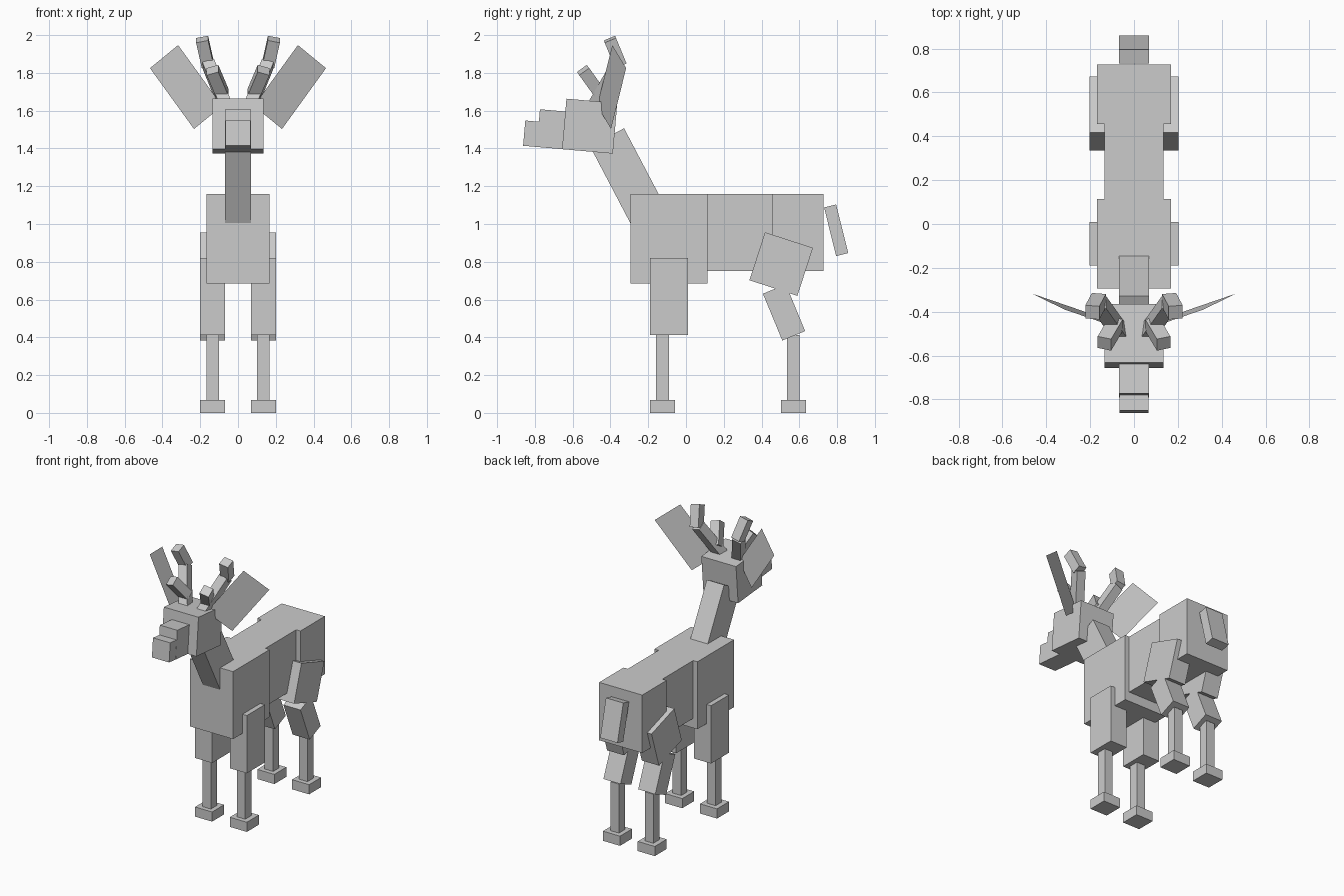
import bpy
import bmesh
import math
from mathutils import Matrix, Vector

cube = bpy.data.objects.get("Cube")
if cube:
    bpy.data.objects.remove(cube, do_unlink=True)

GREY = (0.6, 0.6, 0.6, 1.0)
grey = bpy.data.materials.new("plain_grey")
grey.use_nodes = True
grey.diffuse_color = GREY
grey.node_tree.nodes["Principled BSDF"].inputs["Base Color"].default_value = GREY


def finish(name, bm, matrix=None):
    """Turn a bmesh into a flat shaded object."""
    mesh = bpy.data.meshes.new(name)
    bm.to_mesh(mesh)
    bm.free()
    mesh.materials.append(grey)
    obj = bpy.data.objects.new(name, mesh)
    if matrix:
        obj.matrix_world = matrix
    bpy.context.collection.objects.link(obj)
    return obj


def box(name, size, matrix):
    bm = bmesh.new()
    bmesh.ops.create_cube(bm, size=1.0)
    bmesh.ops.scale(bm, vec=size, verts=bm.verts)
    return finish(name, bm, matrix)


def span(name, x, y, z, frame=Matrix()):
    """Box from (min, max) ranges, optionally inside a local frame."""
    ranges = (x, y, z)
    size = [b - a for a, b in ranges]
    centre = [(a + b) / 2 for a, b in ranges]
    return box(name, size, frame @ Matrix.Translation(centre))


def pitched(name, centre, size, angle):
    """Box tilted about the x axis."""
    return box(name, size, Matrix.Translation(centre) @ Matrix.Rotation(math.radians(angle), 4, 'X'))


def bar(name, start, end, width):
    """Square bar between two points, with one side kept level with x."""
    a, b = Vector(start), Vector(end)
    z = (b - a).normalized()
    x = (Vector((1, 0, 0)) - z * z.x).normalized()
    y = z.cross(x)
    rot = Matrix((x, y, z)).transposed().to_4x4()
    return box(name, (width, width, (b - a).length), Matrix.Translation((a + b) / 2) @ rot)


# Body
span("chest", (-0.168, 0.168), (-0.295, 0.113), (0.685, 1.16))
span("waist", (-0.135, 0.135), (0.113, 0.455), (0.752, 1.16))
span("rump", (-0.168, 0.168), (0.455, 0.727), (0.752, 1.16))
pitched("tail", (0, 0.795, 0.967), (0.135, 0.066, 0.265), 14)

# Neck and head
pitched("neck", (0, -0.302, 1.238), (0.135, 0.204, 0.50), 27.7)
head = Matrix.Translation((0, -0.51, 1.518)) @ Matrix.Rotation(math.radians(-5), 4, 'X')
span("head", (-0.135, 0.135), (-0.135, 0.135), (-0.134, 0.134), head)
span("muzzle", (-0.068, 0.068), (-0.27, -0.135), (-0.134, 0.066), head)
span("nose", (-0.067, 0.067), (-0.342, -0.27), (-0.134, 0.0), head)

for side, s in (("left", 1), ("right", -1)):
    def lateral(a, b):
        return tuple(sorted((s * a, s * b)))

    # Legs
    wide, narrow = lateral(0.069, 0.202), lateral(0.101, 0.167)
    mid = s * 0.1355
    span(f"{side}_front_upper_leg", wide, (-0.19, 0.01), (0.413, 0.82))
    pitched(f"{side}_hind_thigh", (mid, 0.504, 0.788), (0.133, 0.267, 0.267), -18)
    pitched(f"{side}_hind_calf", (mid, 0.519, 0.532), (0.133, 0.131, 0.268), 22.5)
    for end, y in (("front", -0.19), ("hind", 0.503)):
        span(f"{side}_{end}_shin", narrow, (y + 0.032, y + 0.099), (0.068, 0.413))
        span(f"{side}_{end}_hoof", wide, (y, y + 0.133), (0.0, 0.068))

    # Ear: a single flat leaf
    bm = bmesh.new()
    corners = ((0.317, -0.39, 1.947), (0.466, -0.317, 1.825),
               (0.233, -0.397, 1.503), (0.084, -0.47, 1.625))
    face = bm.faces.new([bm.verts.new((s * x, y, z)) for x, y, z in corners])
    if s < 0:
        face.normal_flip()
    finish(f"{side}_ear", bm)

    # Antler: main beam, backward tip and forward prong
    for part, a, b in (("beam", (0.06, -0.50, 1.61), (0.158, -0.362, 1.85)),
                       ("tip", (0.16, -0.347, 1.843), (0.19, -0.403, 1.978)),
                       ("prong", (0.082, -0.455, 1.69), (0.135, -0.545, 1.815))):
        bar(f"{side}_antler_{part}", (s * a[0], a[1], a[2]), (s * b[0], b[1], b[2]), 0.065)
